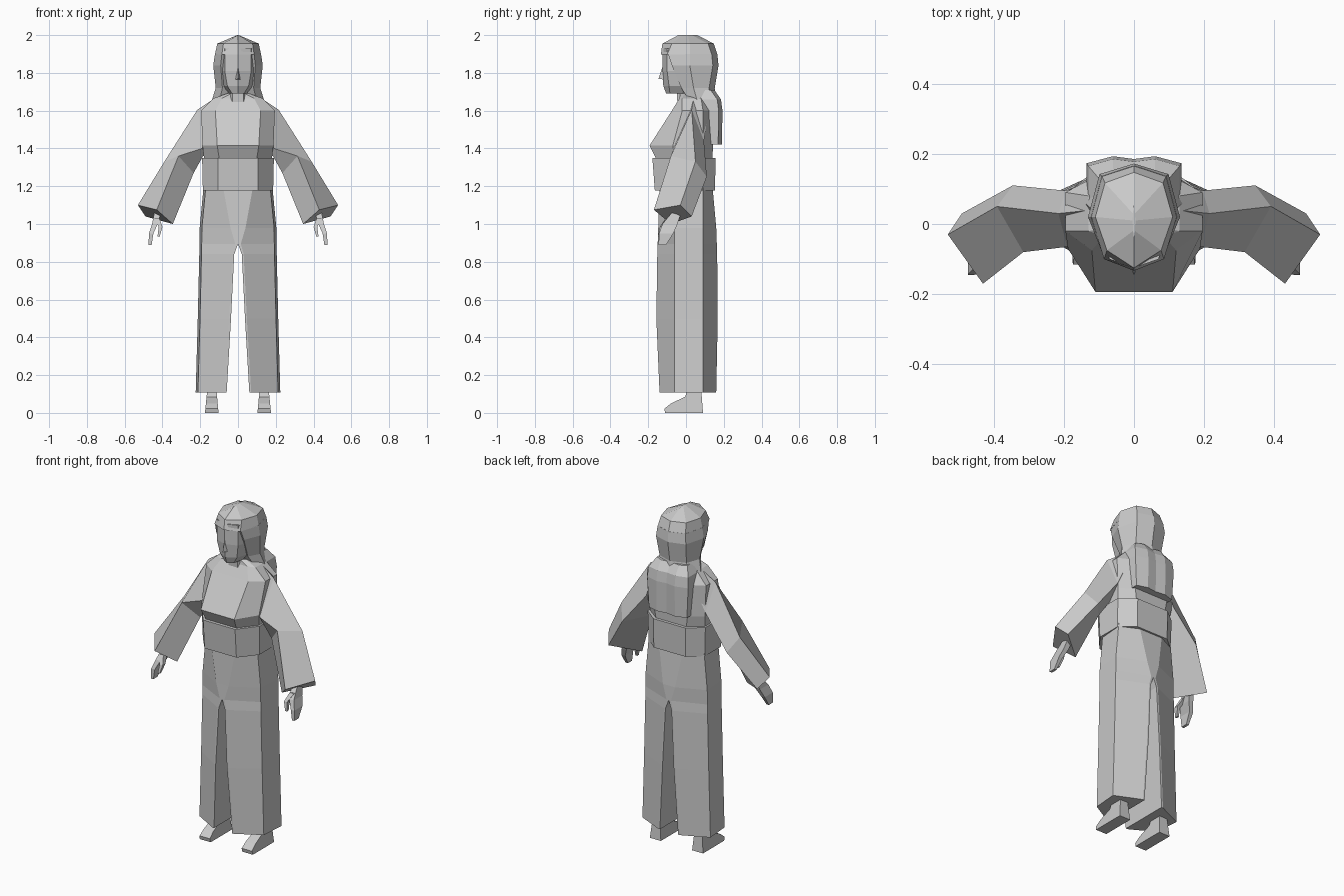
import bpy
import bmesh
from mathutils import Vector

cube = bpy.data.objects.get("Cube")
if cube:
    bpy.data.objects.remove(cube, do_unlink=True)

# One plain grey for the whole figure
grey = bpy.data.materials.new("plain grey")
grey.use_nodes = True
colour = (0.6, 0.6, 0.6, 1)
grey.diffuse_color = colour
grey.node_tree.nodes["Principled BSDF"].inputs["Base Color"].default_value = colour


def finish(name, bm, mirrored):
    """Turn a bmesh into a flat shaded object, optionally mirrored across x."""
    bmesh.ops.recalc_face_normals(bm, faces=bm.faces)
    if mirrored:
        # Open the seam where the two halves meet
        seam = [f for f in bm.faces if all(abs(v.co.x) < 0.001 for v in f.verts)]
        bmesh.ops.delete(bm, geom=seam, context="FACES")
    mesh = bpy.data.meshes.new(name)
    bm.to_mesh(mesh)
    bm.free()
    mesh.materials.append(grey)
    obj = bpy.data.objects.new(name, mesh)
    bpy.context.collection.objects.link(obj)
    if mirrored:
        obj.modifiers.new("Mirror", "MIRROR").use_axis[0] = True
    return obj


def loft(name, rings, mirrored=False):
    """Skin a list of equal length point rings and close both ends."""
    bm = bmesh.new()
    loops = [[bm.verts.new(p) for p in ring] for ring in rings]
    for low, high in zip(loops, loops[1:]):
        for i in range(len(low)):
            j = (i + 1) % len(low)
            bm.faces.new((low[i], low[j], high[j], high[i]))
    bm.faces.new(loops[0])
    bm.faces.new(loops[-1])
    return finish(name, bm, mirrored)


def octagon(z, wide, flat, front, side_front, side_back, back):
    """Symmetric eight sided cross-section of the body."""
    half = [(flat, front), (wide, side_front), (wide, side_back), (flat, back)]
    return [(x, y, z) for x, y in half] + [(-x, y, z) for x, y in reversed(half)]


def ridged(z, wide, front, cheek, side, back):
    """Head cross-section with a ridge at the front and the back."""
    half = [(wide * 0.7, cheek), (wide, side), (wide * 0.75, back - 0.03)]
    return ([(0, front, z)] + [(x, y, z) for x, y in half] + [(0, back, z)]
            + [(-x, y, z) for x, y in reversed(half)])


def leg_ring(z, inner, corner, outer, front, back):
    """Cross-section of one trouser leg, slanting from inner corner to side."""
    return [(inner, front, z), (corner, front, z), (outer - 0.012, -0.06, z),
            (outer, 0.09, z), (corner, back, z), (inner, back, z)]


def box_ring(centre, half_x, half_y):
    c = Vector(centre)
    return [c + Vector((x * half_x, y * half_y, 0))
            for x, y in ((-1, -1), (1, -1), (1, 1), (-1, 1))]


# Wide trousers
loft("trousers", [
    leg_ring(0.108, 0.06, 0.07, 0.224, -0.14, 0.16),
    leg_ring(0.5, 0.037, 0.047, 0.213, -0.157, 0.168),
    leg_ring(0.84, 0.02, 0.03, 0.205, -0.152, 0.165),
    leg_ring(0.895, 0, 0.015, 0.204, -0.15, 0.163),
    leg_ring(0.98, 0, 0.04, 0.203, -0.147, 0.16),
    leg_ring(1.2, 0, 0.08, 0.182, -0.14, 0.14),
], mirrored=True)

# Blouse body with the full chest
loft("blouse", [
    octagon(1.3, 0.178, 0.1, -0.155, -0.06, 0.08, 0.135),
    octagon(1.35, 0.18, 0.1, -0.16, -0.06, 0.08, 0.14),
    octagon(1.415, 0.188, 0.11, -0.193, -0.07, 0.09, 0.143),
    octagon(1.6, 0.195, 0.12, -0.075, -0.02, 0.09, 0.13),
    octagon(1.665, 0.13, 0.085, -0.035, -0.02, 0.08, 0.105),
    octagon(1.69, 0.06, 0.035, -0.03, -0.01, 0.06, 0.08),
])

# Broad waist sash
loft("sash", [
    octagon(1.177, 0.186, 0.105, -0.165, -0.065, 0.085, 0.153),
    octagon(1.35, 0.19, 0.105, -0.178, -0.07, 0.09, 0.157),
])

# Flared sleeves: outer, front, inner and back edges of each ring
loft("sleeves", [
    [(0.12, 0.04, 1.668), (0.13, -0.03, 1.62), (0.13, 0.0, 1.4), (0.13, 0.118, 1.6)],
    [(0.215, 0.03, 1.605), (0.19, -0.065, 1.4), (0.185, 0.01, 1.36), (0.195, 0.095, 1.44)],
    [(0.39, 0.05, 1.33), (0.315, -0.08, 1.36), (0.235, -0.02, 1.27), (0.345, 0.11, 1.25)],
    [(0.53, -0.03, 1.1), (0.43, -0.17, 1.075), (0.345, -0.08, 1.0), (0.49, 0.03, 1.04)],
], mirrored=True)

# Hands: curled fingers and a thumb
loft("fingers", [
    box_ring((0.425, -0.05, 1.06), 0.018, 0.025),
    box_ring((0.44, -0.085, 1.0), 0.015, 0.04),
    box_ring((0.46, -0.105, 0.95), 0.012, 0.038),
    box_ring((0.465, -0.125, 0.89), 0.008, 0.02),
], mirrored=True)
loft("thumbs", [
    box_ring((0.43, -0.09, 1.03), 0.014, 0.018),
    box_ring((0.41, -0.125, 0.985), 0.01, 0.013),
    box_ring((0.42, -0.14, 0.935), 0.006, 0.008),
], mirrored=True)

# Feet: a side profile swept across the sole width
profile = [(0.09, 0), (-0.11, 0), (-0.115, 0.022), (-0.08, 0.05),
           (-0.005, 0.085), (0.01, 0.13), (0.08, 0.13)]
loft("feet", [
    [(0.103 + 0.09 * z, y, z) for y, z in profile],
    [(0.175 - 0.1 * z, y, z) for y, z in profile],
], mirrored=True)

# Neck and face
loft("neck", [
    octagon(1.62, 0.06, 0.03, -0.045, 0, 0.05, 0.08),
    octagon(1.75, 0.05, 0.03, -0.05, 0, 0.05, 0.08),
])
loft("face", [
    ridged(1.69, 0.045, -0.105, -0.085, -0.02, 0.04),
    ridged(1.73, 0.08, -0.12, -0.09, -0.01, 0.08),
    ridged(1.81, 0.1, -0.125, -0.1, -0.01, 0.1),
    ridged(1.93, 0.1, -0.125, -0.1, -0.01, 0.1),
])

# Nose wedge
bm = bmesh.new()
bridge, tip, left, right, back = [bm.verts.new(p) for p in (
    (0, -0.122, 1.84), (0, -0.146, 1.768), (0.016, -0.11, 1.765),
    (-0.016, -0.11, 1.765), (0, -0.1, 1.8))]
for trio in ((bridge, tip, left), (bridge, right, tip), (tip, right, left),
             (bridge, left, back), (bridge, back, right), (left, right, back)):
    bm.faces.new(trio)
finish("nose", bm, False)

# Hair: sides sweeping back from the face, then the faceted crown above
loft("hair_sides", [
    ridged(1.65, 0.14, 0.02, 0.02, 0.06, 0.16),
    ridged(1.72, 0.118, 0.0, -0.025, 0.04, 0.152),
    ridged(1.84, 0.131, -0.05, -0.075, 0.02, 0.172),
    ridged(1.9, 0.122, -0.08, -0.095, 0.02, 0.166),
])
loft("hair_crown", [
    ridged(1.897, 0.122, -0.133, -0.1, 0.02, 0.166),
    ridged(1.955, 0.11, -0.125, -0.075, 0.02, 0.147),
    ridged(2.0, 0.004, -0.04, -0.02, 0.01, 0.06),
])

# Long hair hanging down the back
loft("hair_back", [
    [(x, y, z) for x, y in (
        (-wide, front), (wide, front), (wide, rear - 0.02), (0.06, rear),
        (0, rear - 0.008), (-0.06, rear), (-wide, rear - 0.02))]
    for z, wide, front, rear in (
        (1.42, 0.125, 0.13, 0.19), (1.6, 0.135, 0.1, 0.193),
        (1.66, 0.13, 0.06, 0.185), (1.71, 0.1, 0.05, 0.15))
])
